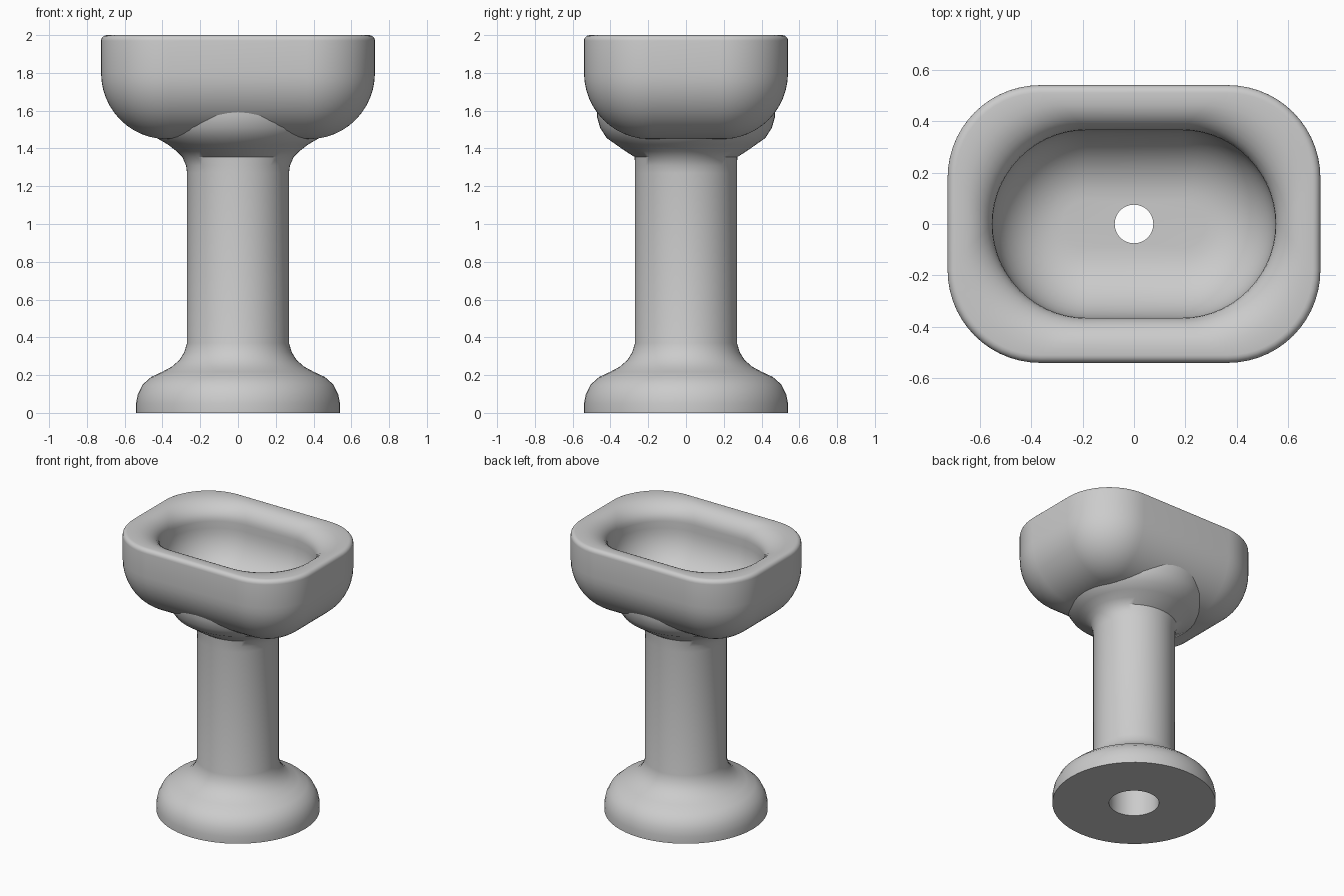
import bpy, bmesh
from math import sin, cos, pi, radians

cube = bpy.data.objects.get("Cube")
if cube:
    bpy.data.objects.remove(cube, do_unlink=True)

stone = bpy.data.materials.new("grey_stone")
stone.use_nodes = True
grey = (0.6, 0.6, 0.6, 1)
stone.diffuse_color = grey
stone.node_tree.nodes["Principled BSDF"].inputs["Base Color"].default_value = grey

STEPS = 14  # segments in each quarter turn


def ring(hx, hy, rx, ry, z):
    """Rounded rectangle; an ellipse when the radii equal the half sizes."""
    points = []
    for q, (sx, sy) in enumerate([(1, 1), (-1, 1), (-1, -1), (1, -1)]):
        for i in range(STEPS + 1):
            a = (q + i / STEPS) * pi / 2
            points.append((sx * (hx - rx) + rx * cos(a),
                           sy * (hy - ry) + ry * sin(a), z))
    return points


def loft(name, rings):
    """Skin a closed chain of rings, so the part keeps its central hole."""
    bm = bmesh.new()
    loops = [[bm.verts.new(p) for p in r] for r in rings]
    for a, b in zip(loops, loops[1:] + loops[:1]):
        for i in range(len(a)):
            j = (i + 1) % len(a)
            bm.faces.new((a[i], a[j], b[j], b[i]))
    bmesh.ops.remove_doubles(bm, verts=bm.verts, dist=0.0002)
    bmesh.ops.recalc_face_normals(bm, faces=bm.faces)
    mesh = bpy.data.meshes.new(name)
    bm.to_mesh(mesh)
    bm.free()
    mesh.materials.append(stone)
    obj = bpy.data.objects.new(name, mesh)
    bpy.context.collection.objects.link(obj)
    bpy.ops.object.select_all(action='DESELECT')
    obj.select_set(True)
    bpy.context.view_layer.objects.active = obj
    bpy.ops.object.shade_smooth_by_angle(angle=radians(40))
    return obj


def arc(n):
    return [i / n * pi / 2 for i in range(n + 1)]


# Basin: drain, rounded underside, straight sides, soft rim and bowl
basin = [ring(0.075, 0.075, 0.075, 0.075, 1.45)]
for a in arc(12):
    inset = 0.345 * (1 - sin(a))
    r = 0.36 - inset
    basin.append(ring(0.725 - inset, 0.54 - inset, r, r, 1.8 - 0.35 * cos(a)))
for a in arc(5):
    inset = 0.03 * (1 - cos(a))
    r = 0.36 - inset
    basin.append(ring(0.725 - inset, 0.54 - inset, r, r, 1.97 + 0.03 * sin(a)))
for a in arc(8):
    out = 0.12 * (1 - sin(a))
    basin.append(ring(0.55 + out, 0.365 + out, 0.365, 0.365, 1.88 + 0.12 * cos(a)))
for a in arc(10):
    inset = 0.27 * (1 - cos(a))
    r = 0.365 - inset
    basin.append(ring(0.55 - inset, 0.365 - inset, r, r, 1.83 - 0.28 * sin(a)))
basin.append(ring(0.075, 0.075, 0.075, 0.075, 1.55))
loft("basin", basin)

# Pedestal: spreading foot, column, flared collar and hollow core (rx, ry, z)
foot = [(0.165, 0), (0.54, 0), (0.54, 0.05), (0.53, 0.1), (0.505, 0.15),
        (0.46, 0.19), (0.4, 0.218), (0.35, 0.245), (0.31, 0.28),
        (0.285, 0.32), (0.27, 0.37), (0.27, 1.27)]
collar = [(0.275, 0.27, 1.31), (0.295, 0.272, 1.355), (0.325, 0.32, 1.385),
          (0.37, 0.37, 1.42), (0.43, 0.42, 1.455), (0.46, 0.455, 1.51),
          (0.47, 0.472, 1.57), (0.47, 0.472, 1.61), (0.36, 0.36, 1.495),
          (0.165, 0.165, 1.48)]
profile = [(r, r, z) for r, z in foot] + collar
loft("pedestal", [ring(rx, ry, rx, ry, z) for rx, ry, z in profile])
